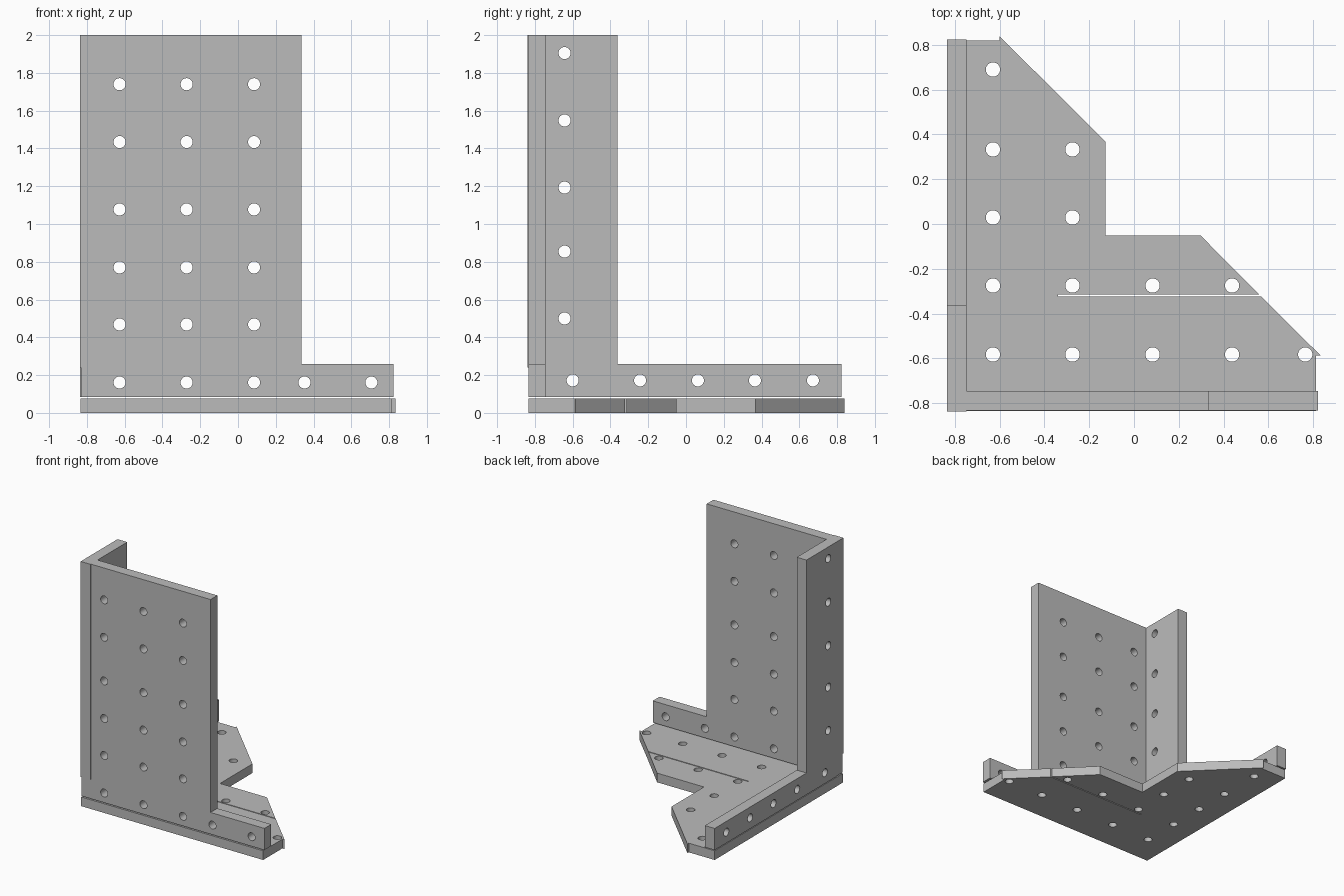
import bpy, bmesh, math
from mathutils import Matrix

cube = bpy.data.objects.get("Cube")
if cube:
    bpy.data.objects.remove(cube, do_unlink=True)

grey = bpy.data.materials.new("plain grey")
grey.use_nodes = True
colour = (0.5, 0.5, 0.5, 1)
grey.diffuse_color = colour
grey.node_tree.nodes["Principled BSDF"].inputs["Base Color"].default_value = colour

HOLE_RADIUS = 0.032
HOLE_SIDES = 32


def circle(cu, cv):
    steps = [2 * math.pi * i / HOLE_SIDES for i in range(HOLE_SIDES)]
    return [(cu + HOLE_RADIUS * math.cos(a), cv + HOLE_RADIUS * math.sin(a)) for a in steps]


def plate(name, outline, holes, thickness, matrix):
    """Flat drilled plate: filled 2D outline with holes, extruded and placed."""
    curve = bpy.data.curves.new(name + "_profile", 'CURVE')
    curve.dimensions = '2D'
    curve.fill_mode = 'BOTH'
    curve.extrude = thickness / 2
    for loop in [outline] + [circle(*h) for h in holes]:
        spline = curve.splines.new('POLY')
        spline.points.add(len(loop) - 1)
        for point, (u, v) in zip(spline.points, loop):
            point.co = (u, v, 0, 1)
        spline.use_cyclic_u = True
    helper = bpy.data.objects.new(name + "_profile", curve)
    bpy.context.collection.objects.link(helper)
    bpy.context.view_layer.update()
    graph = bpy.context.evaluated_depsgraph_get()
    mesh = bpy.data.meshes.new_from_object(helper.evaluated_get(graph))
    bpy.data.objects.remove(helper, do_unlink=True)

    # weld caps to walls and place the plate
    bm = bmesh.new()
    bm.from_mesh(mesh)
    bmesh.ops.remove_doubles(bm, verts=bm.verts, dist=0.0002)
    bmesh.ops.transform(bm, matrix=matrix, verts=bm.verts)
    bmesh.ops.recalc_face_normals(bm, faces=bm.faces)
    bm.to_mesh(mesh)
    bm.free()
    mesh.name = name
    mesh.materials.clear()
    mesh.materials.append(grey)
    obj = bpy.data.objects.new(name, mesh)
    bpy.context.collection.objects.link(obj)
    bpy.ops.object.select_all(action='DESELECT')
    obj.select_set(True)
    bpy.context.view_layer.objects.active = obj
    bpy.ops.object.shade_smooth_by_angle(angle=math.radians(30))
    return obj


# Base plate, with a thin saw slot running in from the slanted edge
base_outline = [
    (-0.833, -0.835), (0.812, -0.835), (0.812, -0.588), (0.834, -0.588),
    (0.568, -0.324), (-0.34, -0.324), (-0.34, -0.316), (0.56, -0.316),
    (0.297, -0.051), (-0.127, -0.051), (-0.127, 0.368), (-0.6, 0.838),
    (-0.6, 0.82), (-0.833, 0.82)]
columns = [-0.63, -0.275, 0.083, 0.438, 0.765]
rows = {-0.583: 5, -0.275: 4, 0.029: 2, 0.333: 2, 0.69: 1}
base_holes = [(x, y) for y, count in rows.items() for x in columns[:count]]
plate("base_plate", base_outline, base_holes, 0.075, Matrix.Translation((0, 0, 0.0375)))

# Front wall: tall panel with a low rail, its foot passing under the side wall
LOW, RAIL, STEP, TOP = 0.083, 0.26, 0.24, 2.0
front_outline = [
    (-0.832, LOW), (0.822, LOW), (0.822, RAIL), (0.335, RAIL),
    (0.335, TOP), (-0.748, TOP), (-0.748, STEP), (-0.832, STEP)]
front_holes = [(x, z) for x in (-0.627, -0.272, 0.085)
               for z in (0.161, 0.468, 0.77, 1.077, 1.434, 1.74)]
front_holes += [(0.352, 0.161), (0.706, 0.161)]
front_place = Matrix.Translation((0, -0.789, 0)) @ Matrix.Rotation(math.pi / 2, 4, 'X')
plate("front_wall", front_outline, front_holes, 0.088, front_place)

# Side wall: narrower tall panel with a long low rail, hooked over the front wall's foot
side_outline = [
    (-0.745, LOW), (0.824, LOW), (0.824, RAIL), (-0.362, RAIL),
    (-0.362, TOP), (-0.838, TOP), (-0.838, STEP), (-0.745, STEP)]
side_holes = [(-0.643, z) for z in (0.5, 0.854, 1.193, 1.548, 1.905)]
side_holes += [(y, 0.172) for y in (-0.6, -0.243, 0.063, 0.365, 0.672)]
side_place = Matrix(((0, 0, 1, -0.792), (1, 0, 0, 0), (0, 1, 0, 0), (0, 0, 0, 1)))
plate("side_wall", side_outline, side_holes, 0.088, side_place)
